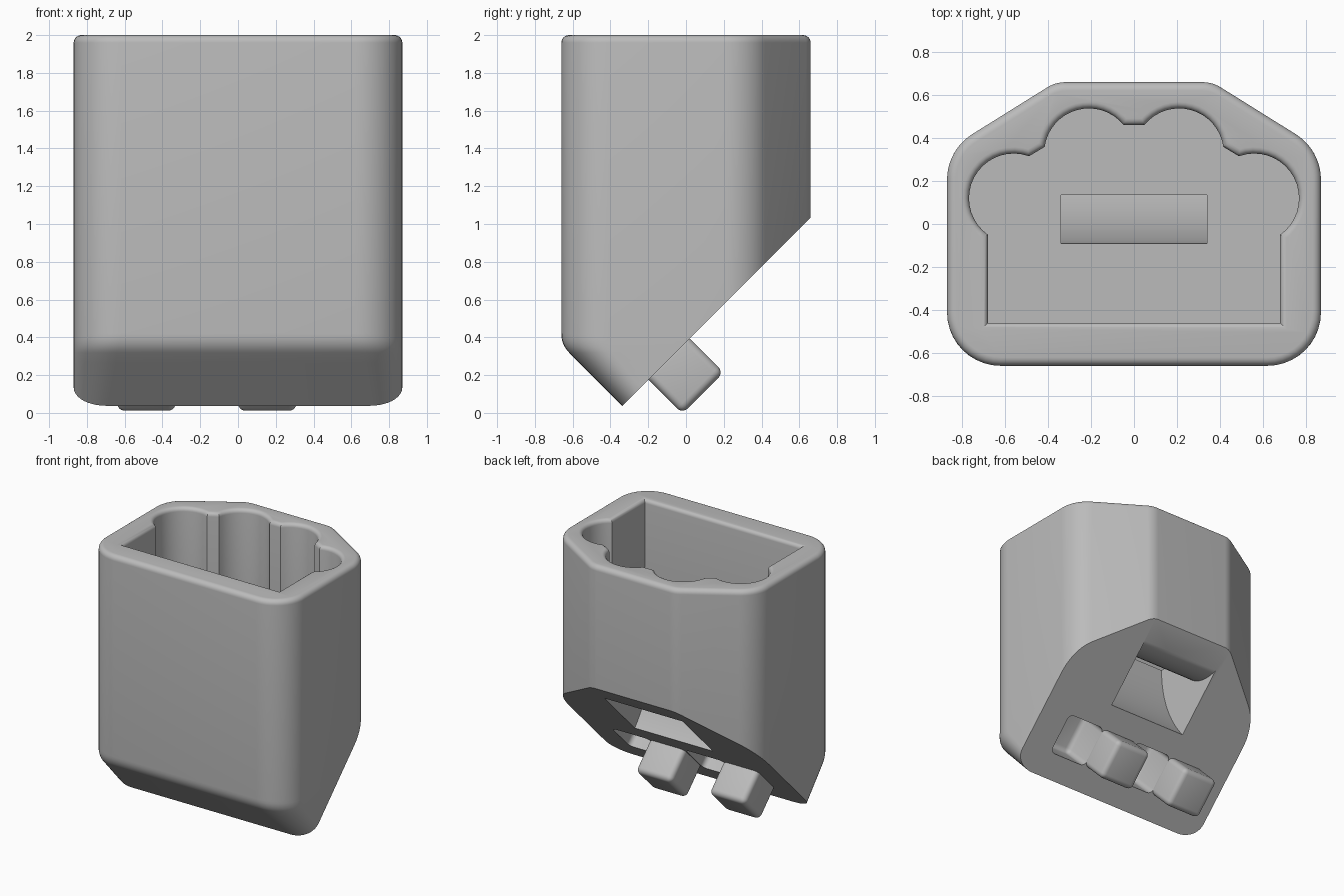
import bpy, bmesh, math
from mathutils import Vector, Matrix

cube = bpy.data.objects.get("Cube")
if cube:
    bpy.data.objects.remove(cube, do_unlink=True)

grey = bpy.data.materials.new("plain grey")
grey.use_nodes = True
grey.diffuse_color = (0.5, 0.5, 0.5, 1)
grey.node_tree.nodes["Principled BSDF"].inputs["Base Color"].default_value = (0.5, 0.5, 0.5, 1)

HALF_W, FRONT, BACK, TOP = 0.87, -0.66, 0.66, 2.0
CUT = 0.375          # sloped underside: z = y + CUT
FLOOR = 1.18


def make_object(name, bm):
    bmesh.ops.recalc_face_normals(bm, faces=bm.faces)
    mesh = bpy.data.meshes.new(name)
    bm.to_mesh(mesh)
    bm.free()
    mesh.materials.append(grey)
    obj = bpy.data.objects.new(name, mesh)
    bpy.context.scene.collection.objects.link(obj)
    return obj


def arc(cx, cy, r, start, end, n):
    return [Vector((cx + r * math.cos(math.radians(start + (end - start) * i / n)),
                    cy + r * math.sin(math.radians(start + (end - start) * i / n))))
            for i in range(n + 1)]


def round_corners(corners, n=10):
    """Round each (x, y, radius) corner of a counter-clockwise outline."""
    out = []
    for i, (x, y, r) in enumerate(corners):
        p = Vector((x, y))
        a = (Vector(corners[i - 1][:2]) - p).normalized()
        b = (Vector(corners[(i + 1) % len(corners)][:2]) - p).normalized()
        half = a.angle(b) / 2
        c = p + (a + b).normalized() * r / math.sin(half)
        t0, t1 = p + a * r / math.tan(half) - c, p + b * r / math.tan(half) - c
        sweep = math.pi - 2 * half
        for k in range(n + 1):
            out.append(c + Matrix.Rotation(sweep * k / n, 2) @ t0)
    return out


def offset(points, d):
    """Move a counter-clockwise outline outward by d."""
    out = []
    for i, p in enumerate(points):
        e0 = (p - points[i - 1]).normalized()
        e1 = (points[(i + 1) % len(points)] - p).normalized()
        n0, n1 = Vector((e0.y, -e0.x)), Vector((e1.y, -e1.x))
        out.append(p + (n0 + n1) * d / (1 + n0.dot(n1)))
    return out


def loft(rings):
    """Skin a list of (outline, z) rings and cap both ends."""
    bm = bmesh.new()
    loops = [[bm.verts.new((p.x, p.y, z)) for p in pts] for pts, z in rings]
    for a, b in zip(loops, loops[1:]):
        for i in range(len(a)):
            j = (i + 1) % len(a)
            bm.faces.new((a[i], a[j], b[j], b[i]))
    bm.faces.new(loops[0][::-1])
    bm.faces.new(loops[-1])
    return bm


def rounded_box(name, x0, x1, low, high, grow=0.0):
    """Rounded box on the slope, between two heights along its outward normal."""
    s, n = Vector((0, 1, 1)).normalized(), Vector((0, 1, -1)).normalized()
    mid = Vector(((x0 + x1) / 2, -0.09, -0.09 + CUT)) + n * (low + high) / 2
    frame = Matrix((Vector((1, 0, 0)), s, n)).transposed().to_4x4()
    size = Matrix.Diagonal((x1 - x0 + grow, 0.31 + grow, high - low, 1))
    bm = bmesh.new()
    bmesh.ops.create_cube(bm, size=1, matrix=Matrix.Translation(mid) @ frame @ size)
    bmesh.ops.bevel(bm, geom=bm.edges[:], offset=0.04, segments=5, profile=0.5, affect='EDGES')
    return make_object(name, bm)


def cut(target, cutter):
    cutter.hide_render = True
    mod = target.modifiers.new("cut", 'BOOLEAN')
    mod.operation, mod.solver, mod.object = 'DIFFERENCE', 'EXACT', cutter
    bpy.context.view_layer.objects.active = target
    bpy.ops.object.modifier_apply(modifier=mod.name)
    bpy.data.objects.remove(cutter, do_unlink=True)


# Body: lofted outline with a chamfered front foot and a rounded top edge
def outline(front, r):
    return round_corners([(-HALF_W, front, r), (HALF_W, front, r), (HALF_W, 0.345, 0.25),
                          (0.365, BACK, 0.16), (-0.365, BACK, 0.16), (-HALF_W, 0.345, 0.25)])


rings = []
for i in range(9):                                   # sloping foot
    z = -0.1 + 0.418 * i / 8
    rings.append((outline(-0.3 - z, 0.15 + 0.08 * i / 8), z))
for i in range(1, 7):                                # blend into the front wall
    t = i / 6
    z = 0.318 * (1 - t) ** 2 + 0.72 * t * (1 - t) + 0.42 * t * t
    y = -0.618 * (1 - t) ** 2 + 2 * FRONT * t * (1 - t) + FRONT * t * t
    rings.append((outline(y, 0.23 + 0.02 * t), z))
base, edge = outline(FRONT, 0.25), 0.04
for i in range(7):                                   # rounded top edge
    a = math.pi / 2 * i / 6
    rings.append((offset(base, -edge * (1 - math.cos(a))), TOP - edge + edge * math.sin(a)))
bm = loft(rings)
bmesh.ops.bisect_plane(bm, geom=bm.verts[:] + bm.edges[:] + bm.faces[:], plane_co=(0, 0, CUT),
                       plane_no=(0, 1, -1), clear_outer=True)
bmesh.ops.holes_fill(bm, edges=[e for e in bm.edges if e.is_boundary])
body = make_object("holder_body", bm)

# Scalloped cavity with a softened rim
half = [Vector((0.68, -0.46))] + arc(0.56, 0.12, 0.208, -55, 110, 18) + arc(0.21, 0.33, 0.208, 8, 141, 16)
scallop = half + [Vector((-p.x, p.y)) for p in reversed(half)]
rim = 0.03
rings = [(scallop, FLOOR)]
for i in range(6):
    a = math.pi / 2 * i / 5
    rings.append((offset(scallop, rim * (1 - math.cos(a))), TOP - rim + rim * math.sin(a)))
rings.append((offset(scallop, rim), TOP + 0.1))
cut(body, make_object("cavity_cutter", loft(rings)))

# Curved drain slot from the cavity floor to the slope
outer = arc(0.92, FLOOR, 1.01, 180, 229, 16)
inner = arc(0.428, FLOOR, 0.293, 290, 180, 14)
inner[0] = Vector((0.53, 0.905))
profile = ([Vector((-0.09, FLOOR + 0.1))] + outer + [Vector((0.72, 0.8))]
           + inner + [Vector((0.135, FLOOR + 0.1))])
bm = bmesh.new()
face = bm.faces.new([bm.verts.new((-0.34, p.x, p.y)) for p in profile])
ext = bmesh.ops.extrude_face_region(bm, geom=[face])
bmesh.ops.translate(bm, vec=(0.68, 0, 0), verts=[v for v in ext["geom"] if isinstance(v, bmesh.types.BMVert)])
cut(body, make_object("slot_cutter", bm))

# Connector pegs with matching sockets beside them
parts = [body]
for side, x in (("left", 0.0), ("right", -0.64)):
    cut(body, rounded_box(side + "_socket_cutter", x + 0.31, x + 0.63, -0.27, 0.1, 0.005))
    parts.append(rounded_box(side + "_peg", x, x + 0.31, -0.03, 0.255))

bpy.ops.object.select_all(action='DESELECT')
for obj in parts:
    obj.select_set(True)
bpy.context.view_layer.objects.active = body
bpy.ops.object.shade_smooth_by_angle(angle=math.radians(30))
